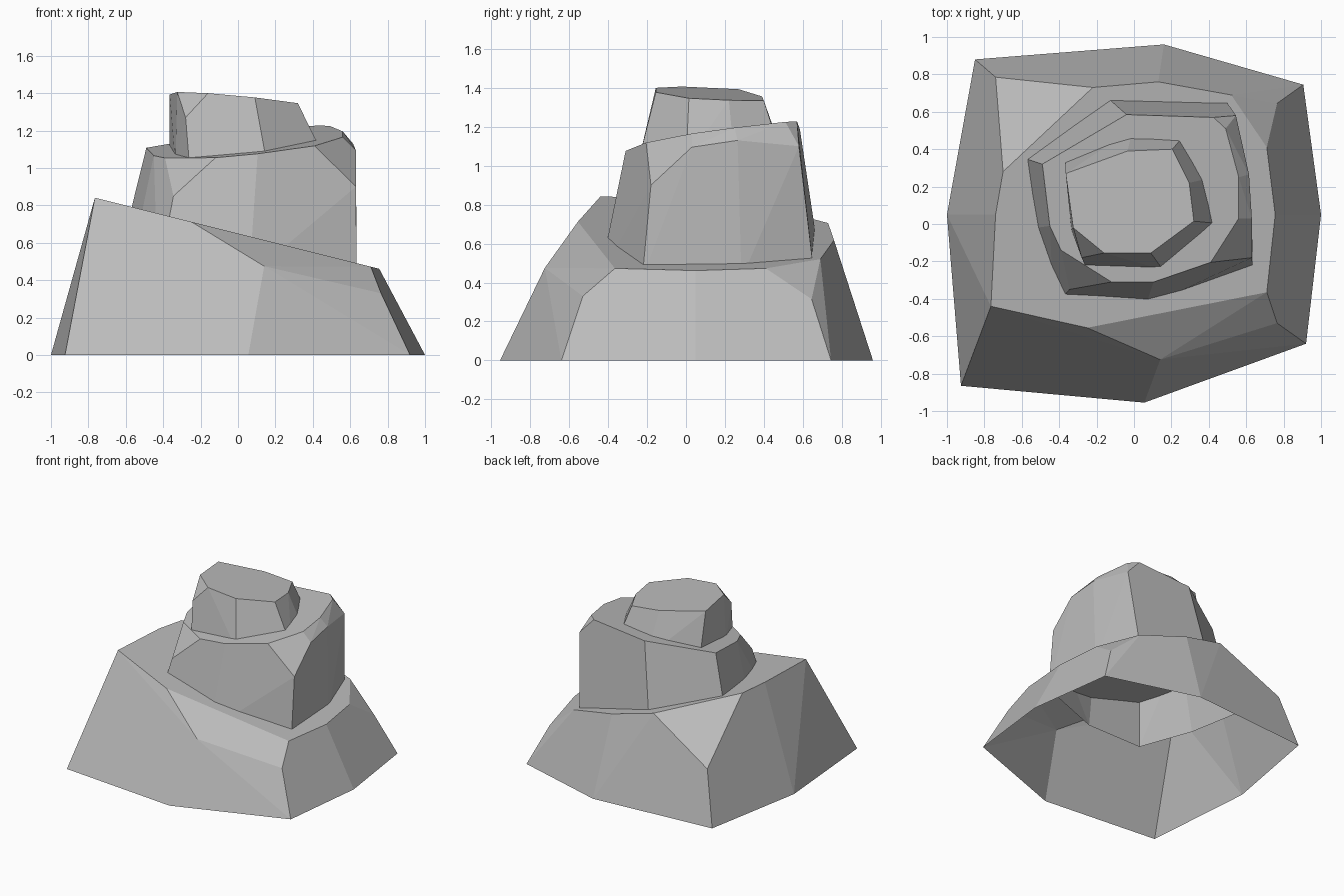
import bpy
import bmesh

# Remove the default cube if it is present
default_cube = bpy.data.objects.get("Cube")
if default_cube:
    bpy.data.objects.remove(default_cube, do_unlink=True)

# One plain stone colour
stone = bpy.data.materials.new("stone_grey")
stone.use_nodes = True
stone_colour = (0.5, 0.5, 0.5, 1)
stone.diffuse_color = stone_colour
for node in stone.node_tree.nodes:
    if node.type == 'BSDF_PRINCIPLED':
        node.inputs["Base Color"].default_value = stone_colour
        node.inputs["Roughness"].default_value = 0.9


def rock_tier(name, foot_height, foot, slope, rim, chipped_corners):
    """Chiselled block with a flat foot, a tilted top and chipped corners.

    foot and rim are outlines seen from above. The rim lies on the tilted
    plane height + slope_x * x + slope_y * y. The block is open underneath.
    """
    height, slope_x, slope_y = slope
    corners = [(x, y, foot_height) for x, y in foot]
    corners += [(x, y, height + slope_x * x + slope_y * y) for x, y in rim]
    corners += chipped_corners

    bm = bmesh.new()
    for corner in corners:
        bm.verts.new(corner)
    bmesh.ops.convex_hull(bm, input=list(bm.verts))
    loose = [v for v in bm.verts if not v.link_faces]
    bmesh.ops.delete(bm, geom=loose, context='VERTS')
    bmesh.ops.recalc_face_normals(bm, faces=list(bm.faces))

    # Open the underside
    underside = [f for f in bm.faces
                 if all(abs(v.co.z - foot_height) < 0.001 for v in f.verts)]
    bmesh.ops.delete(bm, geom=underside, context='FACES')

    # Merge the triangles of each flat facet
    bmesh.ops.dissolve_limit(bm, angle_limit=0.05,
                             verts=list(bm.verts), edges=list(bm.edges))

    mesh = bpy.data.meshes.new(name)
    bm.to_mesh(mesh)
    bm.free()
    mesh.materials.append(stone)
    tier = bpy.data.objects.new(name, mesh)
    bpy.context.scene.collection.objects.link(tier)
    return tier


# Broad base, its top falling away towards one side
rock_tier(
    "base_rock",
    foot_height=0,
    foot=[(-.85, .88), (.16, .96), (.905, .745), (1, .05),
          (.92, -.64), (.055, -.955), (-.925, -.865), (-1, .05)],
    slope=(.65, -.25, 0),
    rim=[(-.22, .73), (.13, .76), (.52, .69), (.71, .41), (.755, .05),
         (.71, -.365), (-.25, -.555), (-.765, -.44), (-.74, .05), (-.7, .28)],
    chipped_corners=[(-.74, .785, .415), (.765, .645, .315),
                     (.765, -.53, .33), (.14, -.725, .475)],
)

# Middle block, sunk into the base
rock_tier(
    "middle_rock",
    foot_height=.42,
    foot=[(-.66, .375), (-.17, .7), (.49, .66), (.61, .285),
          (.635, -.225), (.06, -.445), (-.43, -.45), (-.585, -.03)],
    slope=(1.109, .0925, .1385),
    rim=[(-.49, .32), (-.04, .585), (.425, .57), (.49, .51), (.56, .25),
         (.56, .03), (.41, -.205), (.105, -.31), (-.12, -.31),
         (-.39, -.14), (-.45, -.01)],
    chipped_corners=[(.545, .58, 1.1), (.615, .265, 1.13), (.63, .03, 1.095),
                     (.63, -.18, .9), (-.345, -.35, .85)],
)

# Small cap block, sunk into the middle one
rock_tier(
    "top_rock",
    foot_height=1.02,
    foot=[(-.365, .35), (-.005, .51), (.29, .5), (.43, .25),
          (.48, 0), (.155, -.245), (-.26, -.225), (-.335, -.03)],
    slope=(1.376, -.09, -.06),
    rim=[(-.365, .27), (-.035, .39), (.205, .4), (.295, .22), (.32, .015),
         (.285, -.005), (.09, -.155), (-.16, -.155), (-.325, -.02)],
    chipped_corners=[(-.28, -.18, 1.27)],
)
